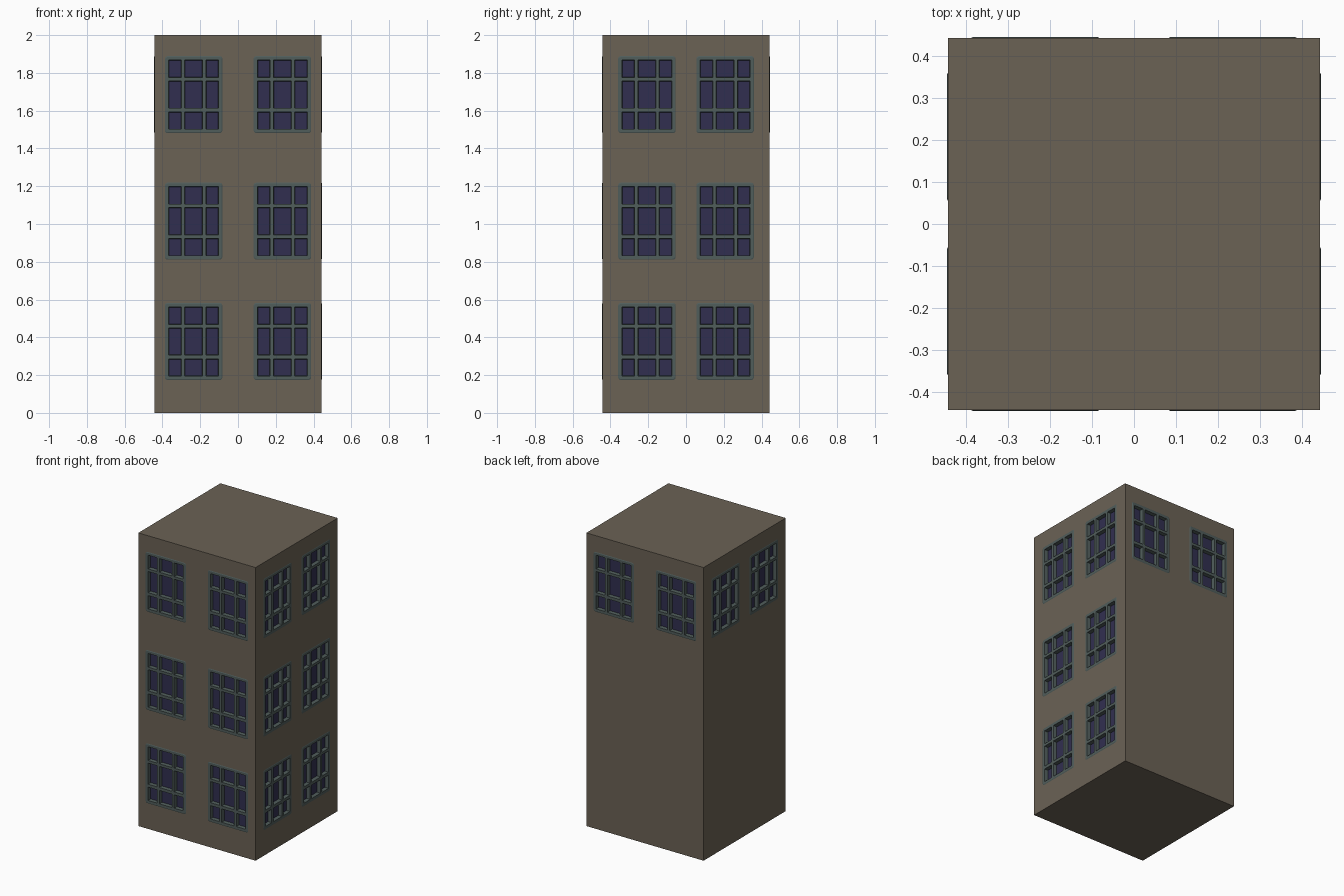
import bpy, bmesh, math
from mathutils import Matrix

if "Cube" in bpy.data.objects:
    bpy.data.objects.remove(bpy.data.objects["Cube"])

HALF, HEIGHT = 0.4425, 2.0
ROWS = (0.378, 1.015, 1.685)          # window centre heights


def material(name, rgb):
    m = bpy.data.materials.new(name)
    lin = [((c / 255 + 0.055) / 1.055) ** 2.4 for c in rgb]
    m.diffuse_color = (*lin, 1)
    m.use_nodes = True
    m.node_tree.nodes["Principled BSDF"].inputs["Base Color"].default_value = m.diffuse_color
    return m


WALL = material("brown wall", (107, 98, 85))
FRAME = material("grey green frame", (80, 93, 91))
GLASS = material("dark blue glass", (49, 47, 80))


def grid(bm, us, vs, y=0.0, skip=lambda u, v: False):
    """Rectangular sheet facing -y, with some cells left out."""
    vert = [[bm.verts.new((u, y, v)) for v in vs] for u in us]
    for i in range(len(us) - 1):
        for j in range(len(vs) - 1):
            if not skip((us[i] + us[i + 1]) / 2, (vs[j] + vs[j + 1]) / 2):
                bm.faces.new((vert[i][j], vert[i + 1][j],
                              vert[i + 1][j + 1], vert[i][j + 1]))


def finish(bm, name, mats):
    me = bpy.data.meshes.new(name)
    bm.to_mesh(me)
    bm.free()
    for m in mats:
        me.materials.append(m)
    return me


def add(name, me):
    ob = bpy.data.objects.new(name, me)
    bpy.context.collection.objects.link(ob)
    return ob


# Window: frame sheet with nine sunken panes and a sloped, rounded rim
def window_mesh():
    bm = bmesh.new()
    us = (-0.148, -0.132, -0.065, -0.047, 0.047, 0.065, 0.132, 0.148)
    vs = (-0.199, -0.183, -0.092, -0.072, 0.072, 0.090, 0.183, 0.199)
    grid(bm, us, vs, -0.002)
    bm.normal_update()
    panes = []
    for f in bm.faces:
        c = f.calc_center_median()
        in_u = any(us[i] < c.x < us[i + 1] for i in (1, 3, 5))
        in_v = any(vs[i] < c.z < vs[i + 1] for i in (1, 3, 5))
        if in_u and in_v:
            panes.append(f)
    for f in panes:
        f.material_index = 1
    walls = bmesh.ops.inset_individual(bm, faces=panes, thickness=0.003, depth=-0.025)
    for f in walls["faces"]:
        f.material_index = 0
    corners = [v for v in bm.verts if abs(v.co.x) > 0.147 and abs(v.co.z) > 0.198]
    bmesh.ops.bevel(bm, geom=corners, offset=0.012, segments=3, profile=0.5,
                    affect='VERTICES')
    rim = [e for e in bm.edges if e.is_boundary]
    out = bmesh.ops.extrude_edge_only(bm, edges=rim)
    for v in out["geom"]:
        if isinstance(v, bmesh.types.BMVert):
            v.co.x *= 0.154 / 0.148
            v.co.z *= 0.206 / 0.199
            v.co.y = 0.001
    bmesh.ops.recalc_face_normals(bm, faces=bm.faces[:])
    # keep the front of the sheet facing outwards
    bm.normal_update()
    if sum(f.normal.y * f.calc_area() for f in bm.faces) > 0:
        bmesh.ops.reverse_faces(bm, faces=bm.faces[:])
    return finish(bm, "window", (FRAME, GLASS))


# Each side: name, turn about z, window offset from centre, rows used
SIDES = (("front", 0, 0.235, ROWS), ("right", 90, 0.207, ROWS),
         ("back", 180, 0.235, ROWS[-1:]), ("left", 270, 0.207, ROWS[-1:]))

tower = bmesh.new()
window = window_mesh()
for name, deg, off, rows in SIDES:
    turn = Matrix.Rotation(math.radians(deg), 4, 'Z')
    us = sorted([-HALF, HALF] + [s * off + d for s in (-1, 1) for d in (-0.14, 0.14)])
    vs = sorted([0, HEIGHT] + [r + d for r in rows for d in (-0.19, 0.19)])

    def hole(u, v):
        return abs(abs(u) - off) < 0.13 and any(abs(v - r) < 0.18 for r in rows)

    # Wall with openings
    before = set(tower.verts)
    grid(tower, us, vs, -HALF, hole)
    bmesh.ops.transform(tower, matrix=turn,
                        verts=[v for v in tower.verts if v not in before])
    # Windows in the openings
    for r in rows:
        for s in (-1, 1):
            ob = add(name + "_window", window)
            ob.matrix_world = turn @ Matrix.Translation((s * off, -HALF, r))

# Roof and base
for z, flip in ((HEIGHT, 1), (0, -1)):
    ring = [(-HALF, -HALF), (HALF, -HALF), (HALF, HALF), (-HALF, HALF)][::flip]
    tower.faces.new([tower.verts.new((x, y, z)) for x, y in ring])
bmesh.ops.delete(tower, geom=[v for v in tower.verts if not v.link_faces], context='VERTS')
bmesh.ops.remove_doubles(tower, verts=tower.verts[:], dist=0.0001)
add("tower_walls", finish(tower, "tower_walls", (WALL,)))
